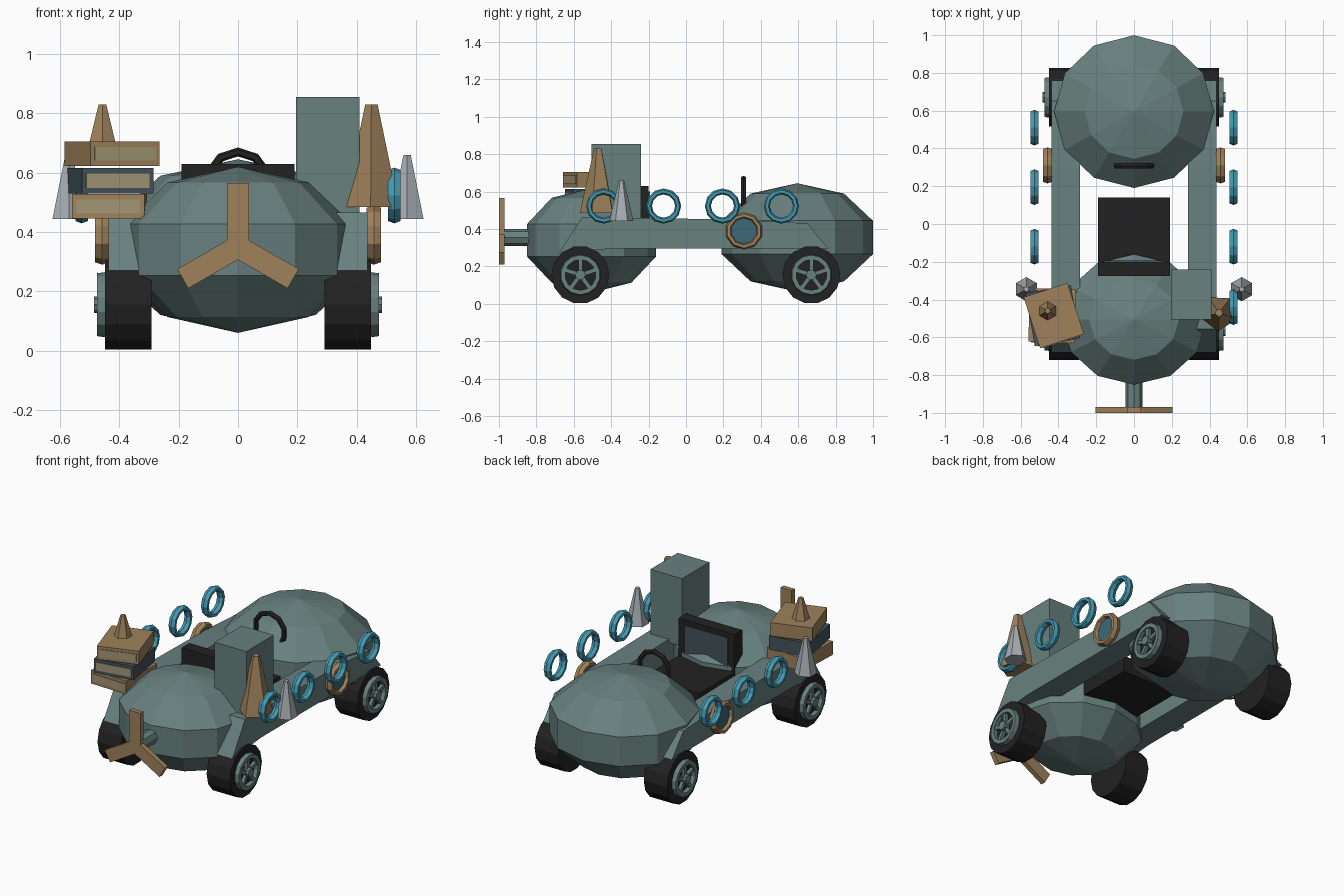
import bpy, bmesh, math
from mathutils import Matrix, Vector

if "Cube" in bpy.data.objects:
    bpy.data.objects.remove(bpy.data.objects["Cube"])


def material(name, rgb):
    m = bpy.data.materials.new(name)
    m.diffuse_color = (*rgb, 1)
    m.use_nodes = True
    m.node_tree.nodes["Principled BSDF"].inputs["Base Color"].default_value = m.diffuse_color
    return m


TEAL = material("dull teal", (0.138, 0.218, 0.212))
TAN = material("tan", (0.345, 0.222, 0.105))
BLACK = material("black", (0.016, 0.016, 0.016))
BLUE = material("bright blue", (0.058, 0.32, 0.44))
DEEP = material("deep blue", (0.045, 0.14, 0.185))
SLATE = material("slate", (0.055, 0.085, 0.1))
PAGE = material("paper", (0.36, 0.30, 0.18))
GREY = material("light grey", (0.38, 0.42, 0.45))


def finish(name, bm, mat, matrix=Matrix()):
    bmesh.ops.transform(bm, matrix=matrix, verts=bm.verts)
    bmesh.ops.recalc_face_normals(bm, faces=bm.faces)
    me = bpy.data.meshes.new(name)
    bm.to_mesh(me)
    bm.free()
    me.materials.append(mat)
    ob = bpy.data.objects.new(name, me)
    bpy.context.collection.objects.link(ob)
    return ob


def box(name, lo, hi, mat, matrix=Matrix()):
    bm = bmesh.new()
    bmesh.ops.create_cube(bm, size=1)
    lo, hi = Vector(lo), Vector(hi)
    fit = Matrix.Translation((lo + hi) / 2) @ Matrix.Diagonal((*(hi - lo), 1))
    return finish(name, bm, mat, matrix @ fit)


def cone(name, centre, r1, r2, depth, sides, mat, rot=Matrix()):
    bm = bmesh.new()
    bmesh.ops.create_cone(bm, cap_ends=True, segments=sides, radius1=r1,
                          radius2=r2, depth=depth)
    return finish(name, bm, mat, Matrix.Translation(centre) @ rot)


def ellipsoid(name, centre, radii, mat):
    bm = bmesh.new()
    bmesh.ops.create_uvsphere(bm, u_segments=12, v_segments=5, radius=1)
    return finish(name, bm, mat, Matrix.Translation(centre) @ Matrix.Diagonal((*radii, 1)))


def ring(name, centre, profile, sides, mat, rot):
    """Lathe a closed (radius, height) profile around the local z axis."""
    bm = bmesh.new()
    loops = []
    for i in range(sides):
        a = 2 * math.pi * i / sides
        loops.append([bm.verts.new((r * math.cos(a), r * math.sin(a), h)) for r, h in profile])
    n = len(profile)
    for i in range(sides):
        p, q = loops[i], loops[(i + 1) % sides]
        for j in range(n):
            k = (j + 1) % n
            bm.faces.new((p[j], q[j], q[k], p[k]))
    return finish(name, bm, mat, Matrix.Translation(centre) @ rot)


def hexagon(inner, outer, half):
    q = (outer - inner) / 4
    return [(inner, 0), (inner + q, -half), (outer - q, -half),
            (outer, 0), (outer - q, half), (inner + q, half)]


TO_X = Matrix.Rotation(math.pi / 2, 4, 'Y')
TO_Y = Matrix.Rotation(math.pi / 2, 4, 'X')

# Body pods
ellipsoid("front_body", (0, -0.505, 0.34), (0.405, 0.363, 0.28), TEAL)
ellipsoid("rear_body", (0, 0.595, 0.355), (0.445, 0.425, 0.29), TEAL)

# Side rails with sloped ends
RAIL = [(-0.68, 0.27), (-0.555, 0.465), (0.3, 0.45), (0.65, 0.43), (0.76, 0.295), (-0.4, 0.295)]
for side, s in (("left", -1), ("right", 1)):
    bm = bmesh.new()
    face = bm.faces.new([bm.verts.new((s * 0.285, y, z)) for y, z in RAIL])
    ext = bmesh.ops.extrude_face_region(bm, geom=[face])["geom"]
    bmesh.ops.translate(bm, vec=(s * 0.152, 0, 0),
                        verts=[v for v in ext if isinstance(v, bmesh.types.BMVert)])
    finish(side + "_rail", bm, TEAL)

# Wheels: tyre, rim ring, five spokes and cap
for side, s in (("left", -1), ("right", 1)):
    for end, y in (("front", -0.565), ("rear", 0.67)):
        name = f"{end}_{side}_"
        z = 0.155
        cone(name + "tyre", (s * 0.37, y, z), 0.155, 0.155, 0.158, 14, BLACK, TO_X)
        ring(name + "rim", (s * 0.46, y, z),
             [(0.082, -0.015), (0.11, -0.015), (0.106, 0.015), (0.082, 0.015)][::1], 14, TEAL,
             Matrix.Rotation(s * math.pi / 2, 4, 'Y'))
        for i in range(5):
            spin = Matrix.Translation((s * 0.458, y, z)) @ Matrix.Rotation(2 * math.pi * i / 5, 4, 'X')
            box(name + "spoke", (-0.01, -0.011, 0), (0.01, 0.011, 0.09), TEAL, spin)
        cone(name + "cap", (s * 0.465, y, z), 0.028, 0.028, 0.04, 8, TEAL, TO_X)

# Propeller and shaft
cone("propeller_shaft", (0, -0.9, 0.355), 0.045, 0.045, 0.16, 8, TEAL, TO_Y)
bm = bmesh.new()
W, L = 0.0375, 0.215
outline = []
for i in range(3):
    turn = Matrix.Rotation(2 * math.pi * i / 3, 3, 'Y')
    for x, z in ((-W, L), (W, L), (W, W / math.sqrt(3))):
        outline.append(turn @ Vector((x, 0, z)))
face = bm.faces.new([bm.verts.new(p) for p in outline])
ext = bmesh.ops.extrude_face_region(bm, geom=[face])["geom"]
bmesh.ops.translate(bm, vec=(0, 0.03, 0), verts=[v for v in ext if isinstance(v, bmesh.types.BMVert)])
bmesh.ops.triangulate(bm, faces=bm.faces)
finish("propeller", bm, TAN, Matrix.Translation((0, -1, 0.35)))

# Seat, backrest and steering wheel
box("seat", (-0.19, -0.275, 0.30), (0.19, 0.14, 0.40), BLACK)
box("backrest", (-0.19, -0.275, 0.30), (0.19, -0.2, 0.63), BLACK)
box("backrest_panel", (-0.145, -0.2, 0.42), (0.145, -0.193, 0.6), SLATE)
ring("steering_wheel", (0, 0.308, 0.57), hexagon(0.085, 0.115, 0.014), 10, BLACK,
     TO_Y @ Matrix.Rotation(math.radians(18), 4, 'Z'))

# Tall crate behind the front wheel
box("crate", (0.195, -0.505, 0.44), (0.41, -0.24, 0.855), TEAL)

# Floating rings and side portholes
for side, s in (("left", -1), ("right", 1)):
    for i in range(4):
        y = (-0.44, -0.12, 0.195, 0.51)[i]
        ring(f"{side}_ring_{i + 1}", (s * 0.527, y, 0.523), hexagon(0.062, 0.094, 0.021), 12, BLUE, TO_X)
    ring(side + "_porthole_frame", (s * 0.458, 0.31, 0.39), hexagon(0.067, 0.1, 0.024), 10, TAN, TO_X)
    cone(side + "_porthole_glass", (s * 0.452, 0.31, 0.39), 0.075, 0.075, 0.024, 10, DEEP, TO_X)

# Stack of three books, each with a page panel on the front end
BOOKS = [("bottom_book", 0.445, 0.528, -2, TAN, -0.433),
         ("middle_book", 0.53, 0.615, 10, SLATE, -0.43),
         ("top_book", 0.623, 0.705, 18, TAN, -0.425)]
for name, z0, z1, deg, mat, x in BOOKS:
    place = Matrix.Translation((x, -0.485, 0)) @ Matrix.Rotation(math.radians(deg), 4, 'Z')
    box(name, (-0.122, -0.142, z0), (0.122, 0.142, z1), mat, place)
    box(name + "_pages", (-0.108, -0.146, z0 + 0.018), (0.108, -0.141, z1 - 0.018), PAGE, place)

# Tan cones and grey spikes
cone("book_cone", (-0.457, -0.46, 0.767), 0.05, 0.015, 0.126, 6, TAN)
cone("large_cone", (0.45, -0.47, 0.657), 0.098, 0.022, 0.345, 5, TAN, Matrix.Rotation(0.6, 4, 'Z'))
for side, s in (("left", -1), ("right", 1)):
    cone(side + "_spike", (s * 0.57, -0.345, 0.552), 0.064, 0.014, 0.216, 6, GREY)
